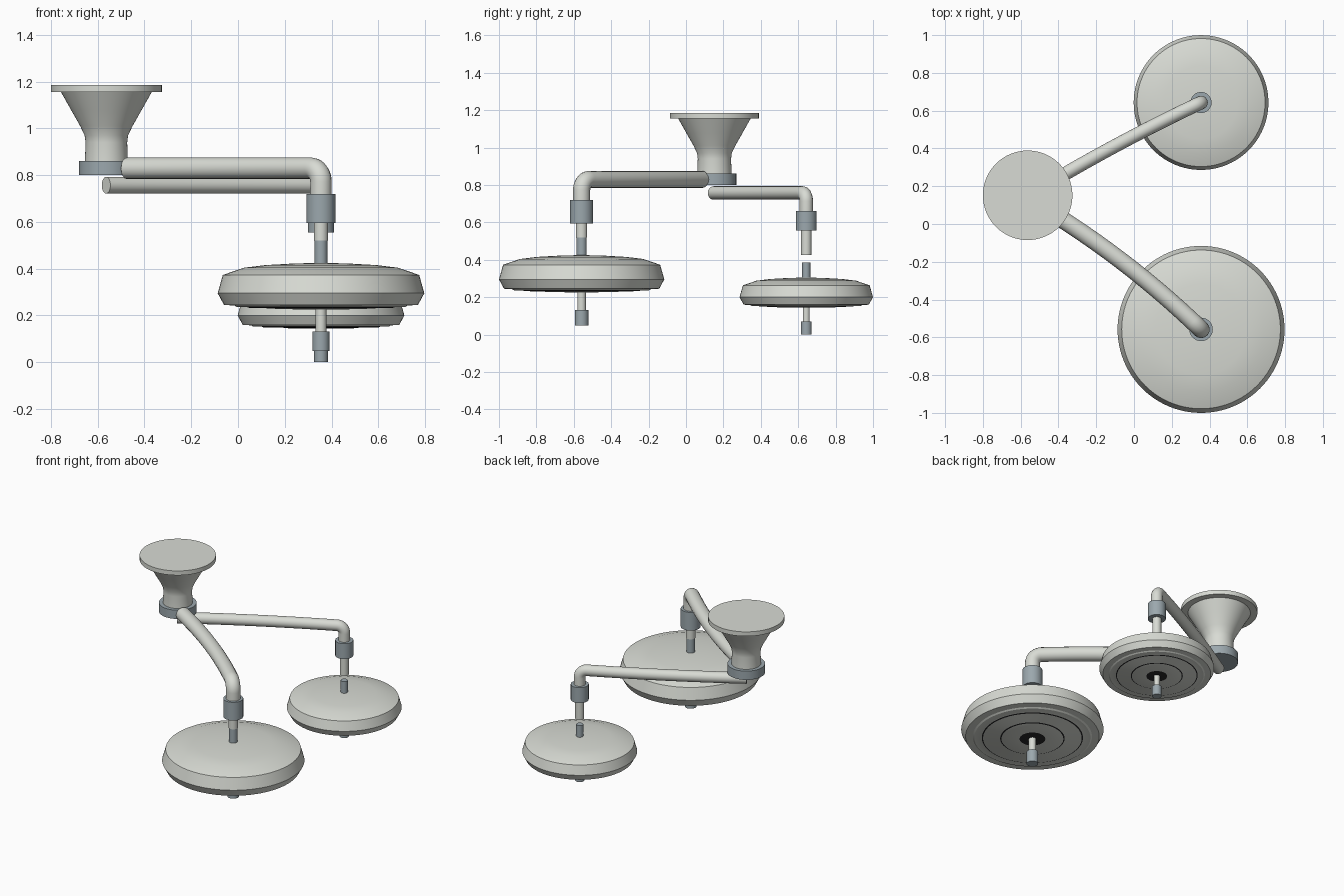
import bpy, bmesh, math
from mathutils import Vector

if "Cube" in bpy.data.objects:
    bpy.data.objects.remove(bpy.data.objects["Cube"])


def material(name, rgb):
    m = bpy.data.materials.new(name)
    m.diffuse_color = (*rgb, 1)
    m.use_nodes = True
    m.node_tree.nodes["Principled BSDF"].inputs["Base Color"].default_value = m.diffuse_color
    return m


LIGHT = material("pale_grey", (0.69, 0.71, 0.66))
STEEL = material("blue_grey", (0.33, 0.39, 0.42))
BLACK = material("black", (0.02, 0.02, 0.022))


def smooth(ob):
    bpy.ops.object.select_all(action='DESELECT')
    ob.select_set(True)
    bpy.context.view_layer.objects.active = ob
    bpy.ops.object.shade_smooth_by_angle(angle=math.radians(25))


def lathe(name, profile, xy, mats, pick=None, sides=64):
    """Revolve (radius, z) points, listed top to bottom, around a vertical axis."""
    bm = bmesh.new()
    rings = []
    for r, z in profile:
        if r == 0:
            rings.append([bm.verts.new((0, 0, z))])
        else:
            rings.append([bm.verts.new((r * math.cos(a), r * math.sin(a), z))
                          for a in (2 * math.pi * i / sides for i in range(sides))])
    for k, (a, b) in enumerate(zip(rings, rings[1:])):
        for i in range(sides):
            j = (i + 1) % sides
            if len(a) == 1:
                f = bm.faces.new((a[0], b[i], b[j]))
            elif len(b) == 1:
                f = bm.faces.new((a[i], b[0], a[j]))
            else:
                f = bm.faces.new((a[i], b[i], b[j], a[j]))
            f.material_index = 1 if pick and k in pick else 0
    bmesh.ops.recalc_face_normals(bm, faces=bm.faces[:])
    me = bpy.data.meshes.new(name)
    bm.to_mesh(me)
    bm.free()
    for m in mats:
        me.materials.append(m)
    ob = bpy.data.objects.new(name, me)
    ob.location = (xy[0], xy[1], 0)
    bpy.context.collection.objects.link(ob)
    smooth(ob)
    return ob


def rod(name, xy, r, z0, z1, mat):
    return lathe(name, [(0, z1), (r, z1), (r, z0), (0, z0)], xy, [mat], sides=40)


def arm(name, start, end, z, r, bend, bow, z_low):
    """Slightly bowed horizontal tube with a rounded elbow turning down."""
    a, e = Vector((*start, z)), Vector((*end, z))
    chord = e - a
    length = chord.length
    d = chord.normalized()
    perp = Vector((-d.y, d.x, 0))
    d_end = (d - perp * (4 * bow / length)).normalized()
    b = e - d_end * bend
    pts = []
    for i in range(13):
        t = i / 12
        pts.append(a.lerp(b, t) + perp * (4 * bow * t * (1 - t)))
    for i in range(1, 11):
        q = math.pi / 2 * i / 10
        pts.append(b + d_end * bend * math.sin(q) + Vector((0, 0, -bend * (1 - math.cos(q)))))
    pts.append(Vector((*end, z_low)))
    cu = bpy.data.curves.new(name, 'CURVE')
    cu.dimensions = '3D'
    cu.bevel_depth = r
    cu.bevel_resolution = 6
    cu.use_fill_caps = True
    sp = cu.splines.new('POLY')
    sp.points.add(len(pts) - 1)
    for p, co in zip(sp.points, pts):
        p.co = (*co, 1)
    cu.materials.append(LIGHT)
    ob = bpy.data.objects.new(name, cu)
    bpy.context.collection.objects.link(ob)
    bpy.ops.object.select_all(action='DESELECT')
    ob.select_set(True)
    bpy.context.view_layer.objects.active = ob
    bpy.ops.object.convert(target='MESH')
    smooth(bpy.context.view_layer.objects.active)


def lamp(name, xy, top, s):
    """Lamp head with ringed underside and a hanging handle; s is its size."""
    prof = [(0, 0), (.12, -.003), (.24, -.010), (.33, -.021), (.42, -.052),
            (.442, -.130), (.415, -.180), (.37, -.183), (.36, -.189),
            (.314, -.190), (.306, -.193), (.20, -.195), (.192, -.198),
            (.08, -.199), (0, -.200)]
    # the two grooves and the centre disc of the underside are black
    lathe(name + "_head", [(r * s, top + z * s) for r, z in prof], xy,
          [LIGHT, BLACK], pick={9, 11, 13}, sides=96)
    rod(name + "_handle_stem", xy, .023 * s, top - .30 * s, top - .195 * s, LIGHT)
    rod(name + "_handle_grip", xy, .036 * s, top - .377 * s, top - .293 * s, STEEL)


# Ceiling mount
mount = (-.563, .152)
lathe("ceiling_plate", [(0, 1.185), (.237, 1.185), (.237, 1.155), (0, 1.155)], mount, [LIGHT])
lathe("ceiling_cone", [(0, 1.157), (.195, 1.157), (.15, 1.077), (.112, 1.01), (.093, .97),
                       (.089, .94), (.092, .85), (0, .85)], mount, [LIGHT])
rod("pivot_collar", mount, .117, .80, .86, STEEL)

# Large lamp at the front
front = (.355, -.558)
arm("front_arm", (-.476, .084), front, .829, .046, .058, .026, .71)
rod("front_joint", front, .062, .595, .72, STEEL)
rod("front_stem", front, .030, .52, .60, LIGHT)
rod("front_stem_socket", front, .027, .41, .522, STEEL)
lamp("front_lamp", front, .425, 1.0)

# Small lamp at the back
back = (.355, .643)
arm("back_arm", (-.564, .147), back, .757, .036, .045, .013, .65)
rod("back_joint", back, .056, .555, .66, STEEL)
rod("back_stem", back, .028, .425, .56, LIGHT)
rod("back_stem_socket", back, .022, .295, .385, STEEL)
lamp("back_lamp", back, .305, .807)
